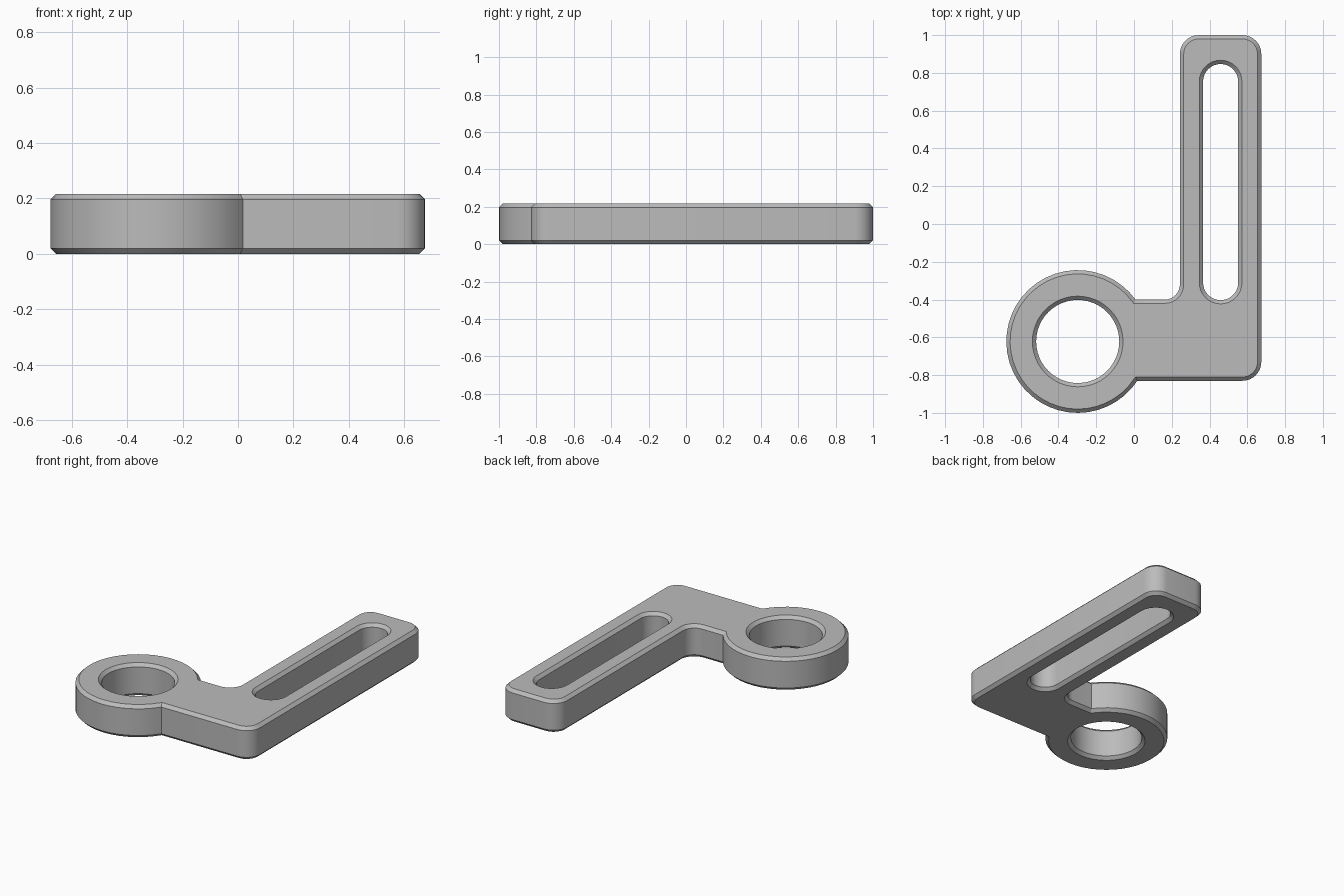
import bpy, bmesh
from math import sin, cos, asin, pi, radians
from mathutils import Vector

if "Cube" in bpy.data.objects:
    bpy.data.objects.remove(bpy.data.objects["Cube"], do_unlink=True)

HEIGHT, CHAMFER = 0.217, 0.02
RING = Vector((-0.298, -0.622))
RING_R, HOLE_R = 0.378, 0.22
LEFT, RIGHT, BACK = 0.243, 0.674, 1.0      # upright arm
FOOT_FRONT, FOOT_BACK = -0.83, -0.4        # foot joining arm and ring
CORNER, FILLET = 0.1, 0.08
SLOT_R, SLOT_LOW, SLOT_HIGH = 0.093, -0.31, 0.754


def arc(x, y, r, start, end, steps):
    """Points on an arc, angles in degrees."""
    angles = [radians(start + (end - start) * i / steps) for i in range(steps + 1)]
    return [Vector((x + r * cos(a), y + r * sin(a))) for a in angles]


def offset(loop, d):
    """Move a closed loop to its left by d with mitred corners."""
    result = []
    for i, p in enumerate(loop):
        a = (p - loop[i - 1]).normalized()
        b = (loop[(i + 1) % len(loop)] - p).normalized()
        na, nb = Vector((-a.y, a.x)), Vector((-b.y, b.x))
        result.append(p + (na + nb) * d / (1 + na.dot(nb)))
    return result


# Outer outline, counter-clockwise: ring, arm corners, inner fillet
upper = asin((FOOT_BACK - RING.y) / RING_R) * 180 / pi
lower = 360 + asin((FOOT_FRONT - RING.y) / RING_R) * 180 / pi
outline = arc(*RING, RING_R, upper, lower, 36)
outline += arc(RIGHT - CORNER, FOOT_FRONT + CORNER, CORNER, -90, 0, 8)
outline += arc(RIGHT - CORNER, BACK - CORNER, CORNER, 0, 90, 8)
outline += arc(LEFT + CORNER, BACK - CORNER, CORNER, 90, 180, 8)
outline += arc(LEFT - FILLET, FOOT_BACK + FILLET, FILLET, 0, -90, 8)

# Openings, clockwise so that the material lies on their left
hole = arc(*RING, HOLE_R, 360, 0, 48)[:-1]
slot_x = (LEFT + RIGHT) / 2
slot = arc(slot_x, SLOT_HIGH, SLOT_R, 180, 0, 16)
slot += arc(slot_x, SLOT_LOW, SLOT_R, 0, -180, 16)

# Chamfered walls for every loop, then flat caps
bm = bmesh.new()
caps = {0: [], 3: []}
for loop in (outline, hole, slot):
    inner = offset(loop, CHAMFER)
    levels = [(inner, 0), (loop, CHAMFER), (loop, HEIGHT - CHAMFER), (inner, HEIGHT)]
    rings = [[bm.verts.new((p.x, p.y, z)) for p in pts] for pts, z in levels]
    n = len(loop)
    for low, high in zip(rings, rings[1:]):
        for i in range(n):
            j = (i + 1) % n
            bm.faces.new((low[i], low[j], high[j], high[i]))
    for k in caps:
        caps[k] += [bm.edges.get((rings[k][i], rings[k][i - 1])) for i in range(n)]
for edges in caps.values():
    bmesh.ops.triangle_fill(bm, edges=edges, use_beauty=True)
bmesh.ops.recalc_face_normals(bm, faces=bm.faces)

mesh = bpy.data.meshes.new("slotted_bracket")
bm.to_mesh(mesh)
bm.free()
bracket = bpy.data.objects.new("slotted_bracket", mesh)
bpy.context.collection.objects.link(bracket)

# Plain grey metal
grey = bpy.data.materials.new("grey")
grey.use_nodes = True
colour = (0.5, 0.5, 0.5, 1)
grey.diffuse_color = colour
grey.node_tree.nodes["Principled BSDF"].inputs["Base Color"].default_value = colour
mesh.materials.append(grey)

bpy.context.view_layer.objects.active = bracket
bracket.select_set(True)
bpy.ops.object.shade_smooth_by_angle(angle=radians(30))
